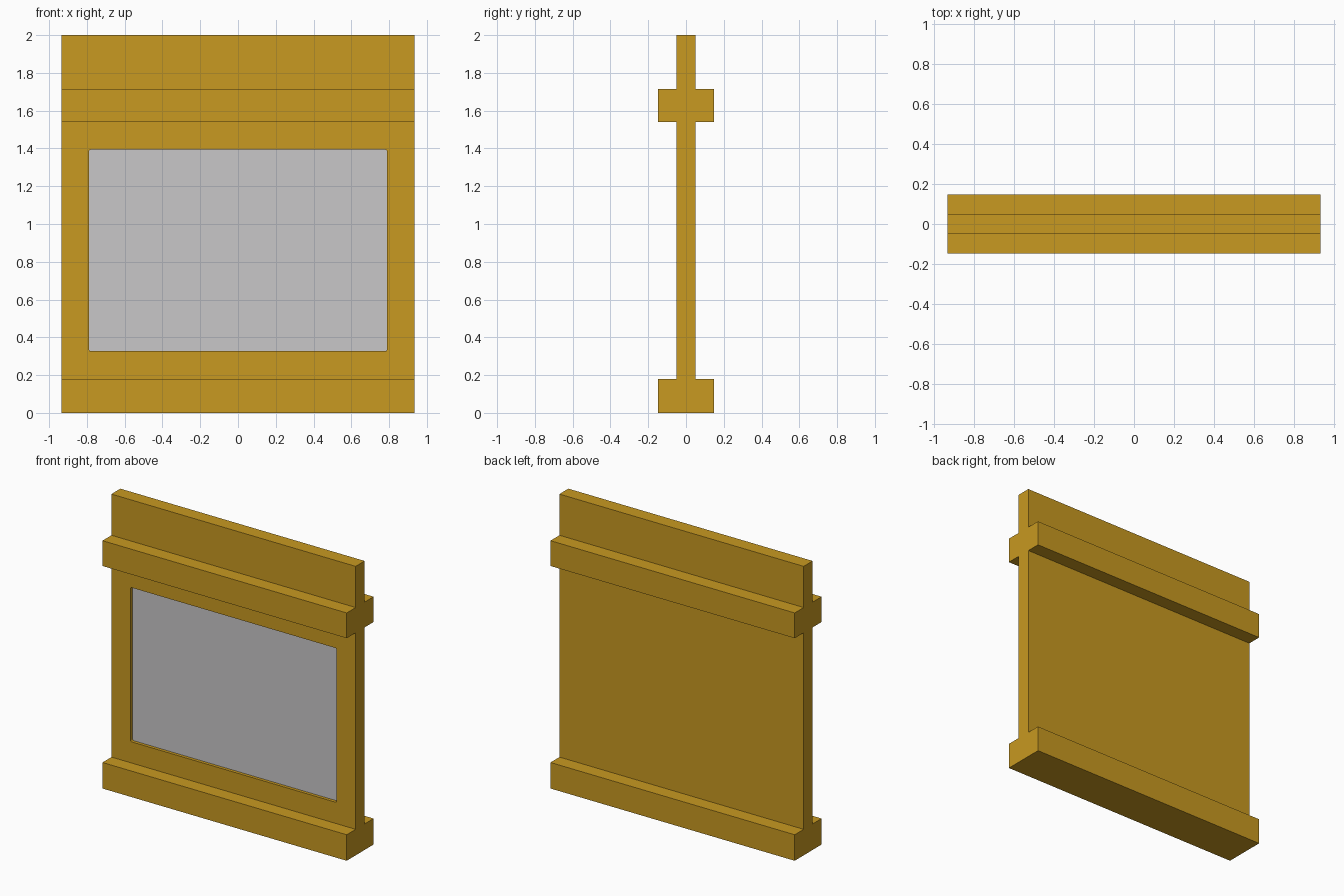
import bpy, bmesh
from mathutils import Vector

if "Cube" in bpy.data.objects:
    bpy.data.objects.remove(bpy.data.objects["Cube"])

HALF_W = 0.935      # half width of the panel
T, R = 0.049, 0.147  # half thickness of board and of rails


def material(name, color):
    m = bpy.data.materials.new(name)
    m.diffuse_color = (*color, 1)
    m.use_nodes = True
    m.node_tree.nodes["Principled BSDF"].inputs["Base Color"].default_value = m.diffuse_color
    return m


gold = material("golden wood", (0.578, 0.319, 0.015))
grey = material("light grey", (0.58, 0.57, 0.58))

# Half profile (y, z): foot rail, board, upper rail, top strip; mirrored to the back
half = [(R, 0), (R, 0.18), (T, 0.18), (T, 1.54), (R, 1.54), (R, 1.715), (T, 1.715), (T, 2)]
profile = half + [(-y, z) for y, z in reversed(half)]

bm = bmesh.new()
end = bm.faces.new([bm.verts.new((-HALF_W, y, z)) for y, z in profile])
ext = bmesh.ops.extrude_face_region(bm, geom=[end], use_keep_orig=True)
bmesh.ops.translate(bm, vec=(2 * HALF_W, 0, 0),
                    verts=[v for v in ext["geom"] if isinstance(v, bmesh.types.BMVert)])
bmesh.ops.recalc_face_normals(bm, faces=bm.faces[:])

# Front recess: even border inset, then sunk into the board
front = next(f for f in bm.faces
             if f.normal.y < -0.9 and 0.5 < f.calc_center_median().z < 1.2)
bmesh.ops.inset_region(bm, faces=[front], thickness=0.207)
bmesh.ops.inset_region(bm, faces=[front], thickness=0.0, depth=-0.022)

# Slightly rounded recess corners
floor_verts = set(front.verts)
corners = [e for e in bm.edges if len(floor_verts & set(e.verts)) == 1]
bmesh.ops.bevel(bm, geom=corners, offset=0.01, segments=3, profile=0.5, affect='EDGES')

# Grey floor of the recess, gold elsewhere
for f in bm.faces:
    c = f.calc_center_median()
    f.material_index = int(f.normal.y < -0.9 and -T + 0.01 < c.y < 0)

mesh = bpy.data.meshes.new("railed_panel")
bm.to_mesh(mesh)
bm.free()
mesh.materials.append(gold)
mesh.materials.append(grey)
bpy.context.collection.objects.link(bpy.data.objects.new("railed_panel", mesh))
